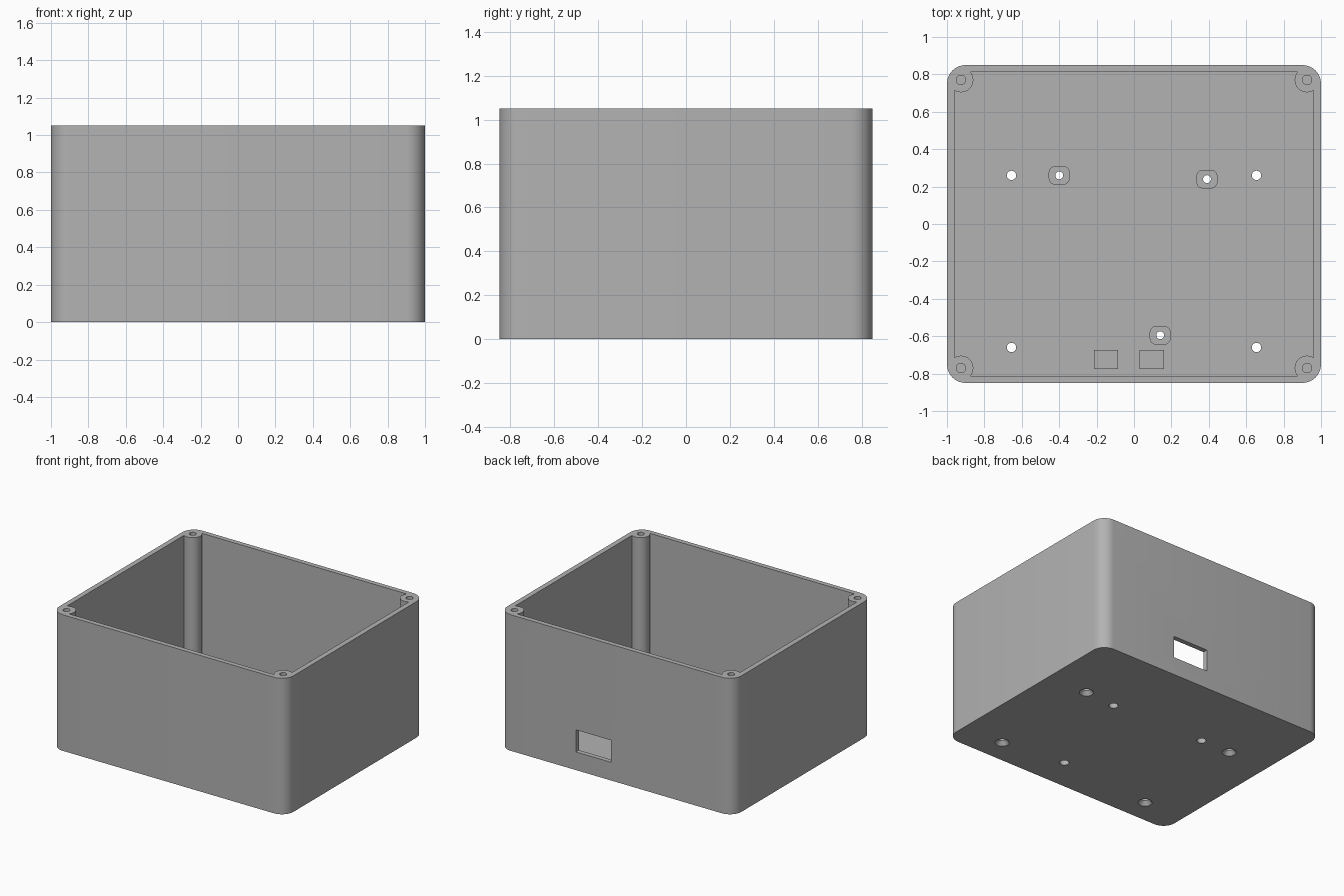
import bpy, bmesh
from math import cos, sin, pi

if "Cube" in bpy.data.objects:
    bpy.data.objects.remove(bpy.data.objects["Cube"])

W, D, H = 2.0, 1.7, 1.05
WALL, FLOOR = 0.04, 0.05
STANDOFF_TOP = 0.13

grey = bpy.data.materials.new("matte grey")
grey.use_nodes = True
color = (0.45, 0.45, 0.45, 1)
grey.diffuse_color = color
grey.node_tree.nodes["Principled BSDF"].inputs["Base Color"].default_value = color


def make(name, bm):
    bmesh.ops.recalc_face_normals(bm, faces=bm.faces)
    mesh = bpy.data.meshes.new(name)
    bm.to_mesh(mesh)
    bm.free()
    mesh.materials.append(grey)
    ob = bpy.data.objects.new(name, mesh)
    bpy.context.collection.objects.link(ob)
    return ob


def block(name, x, y, w, d, z0, z1, r=0, n=8):
    """Upright box, with rounded vertical edges when r is given."""
    pts = []
    for i, (sx, sy) in enumerate([(1, 1), (-1, 1), (-1, -1), (1, -1)]):
        cx, cy = x + sx * (w / 2 - r), y + sy * (d / 2 - r)
        for k in range(n + 1 if r else 1):
            a = (i + k / n) * pi / 2
            pts.append((cx + r * cos(a), cy + r * sin(a), z0))
    bm = bmesh.new()
    face = bm.faces.new([bm.verts.new(p) for p in pts])
    top = bmesh.ops.extrude_face_region(bm, geom=[face])["geom"]
    bmesh.ops.translate(bm, vec=(0, 0, z1 - z0),
                        verts=[v for v in top if isinstance(v, bmesh.types.BMVert)])
    return make(name, bm)


def lathe(name, x, y, profile, n=32):
    """Stack of round rings (radius, height), capped at both ends."""
    bm = bmesh.new()
    rings = [[bm.verts.new((x + r * cos(2 * pi * k / n), y + r * sin(2 * pi * k / n), z))
              for k in range(n)] for r, z in profile]
    for a, b in zip(rings, rings[1:]):
        for k in range(n):
            j = (k + 1) % n
            bm.faces.new((a[k], a[j], b[j], b[k]))
    bm.faces.new(rings[0])
    bm.faces.new(rings[-1])
    return make(name, bm)


def combine(target, tool, operation):
    tool.hide_render = True
    mod = target.modifiers.new(tool.name, "BOOLEAN")
    mod.operation, mod.solver, mod.object = operation, "EXACT", tool
    bpy.context.view_layer.objects.active = target
    bpy.ops.object.modifier_apply(modifier=mod.name)
    bpy.data.objects.remove(tool)


# Open box
body = block("enclosure_box", 0, 0, W, D, 0, H, r=0.1)
combine(body, block("cavity", 0, 0, W - 2 * WALL, D - 2 * WALL + 0.005, FLOOR, H + 0.2),
        "DIFFERENCE")

# Corner posts with blind screw holes
corners = [(sx * 0.925, sy * 0.77) for sx in (-1, 1) for sy in (-1, 1)]
for x, y in corners:
    combine(body, lathe("corner_post", x, y, [(0.066, 0.02), (0.066, H)]), "UNION")
for x, y in corners:
    combine(body, lathe("screw_hole", x, y, [(0.025, H - 0.25), (0.025, H + 0.1)]), "DIFFERENCE")

# Board standoffs, drilled through with a wider bore underneath
for x, y in [(-0.4, 0.26), (0.39, 0.24), (0.14, -0.595)]:
    combine(body, block("standoff", x, y, 0.112, 0.1, 0.02, STANDOFF_TOP, r=0.035), "UNION")
    bore = [(0.033, -0.1), (0.033, 0.06), (0.021, 0.06), (0.021, 0.3)]
    combine(body, lathe("standoff_bore", x, y, bore), "DIFFERENCE")

# Board support pads by the front wall
for x in (-0.15, 0.095):
    combine(body, block("support_pad", x, -0.725, 0.13, 0.1, 0.02, STANDOFF_TOP), "UNION")

# Countersunk mounting holes in the floor
for x in (-0.655, 0.655):
    for y in (-0.66, 0.26):
        sink = [(0.05, -0.1), (0.05, 0), (0.025, 0.03), (0.025, 0.2)]
        combine(body, lathe("mounting_hole", x, y, sink), "DIFFERENCE")

# Connector window in the back wall
combine(body, block("connector_window", 0.195, D / 2, 0.3, 0.2, 0.14, 0.31), "DIFFERENCE")

bpy.ops.object.select_all(action="DESELECT")
body.select_set(True)
bpy.context.view_layer.objects.active = body
bpy.ops.object.shade_smooth_by_angle()
